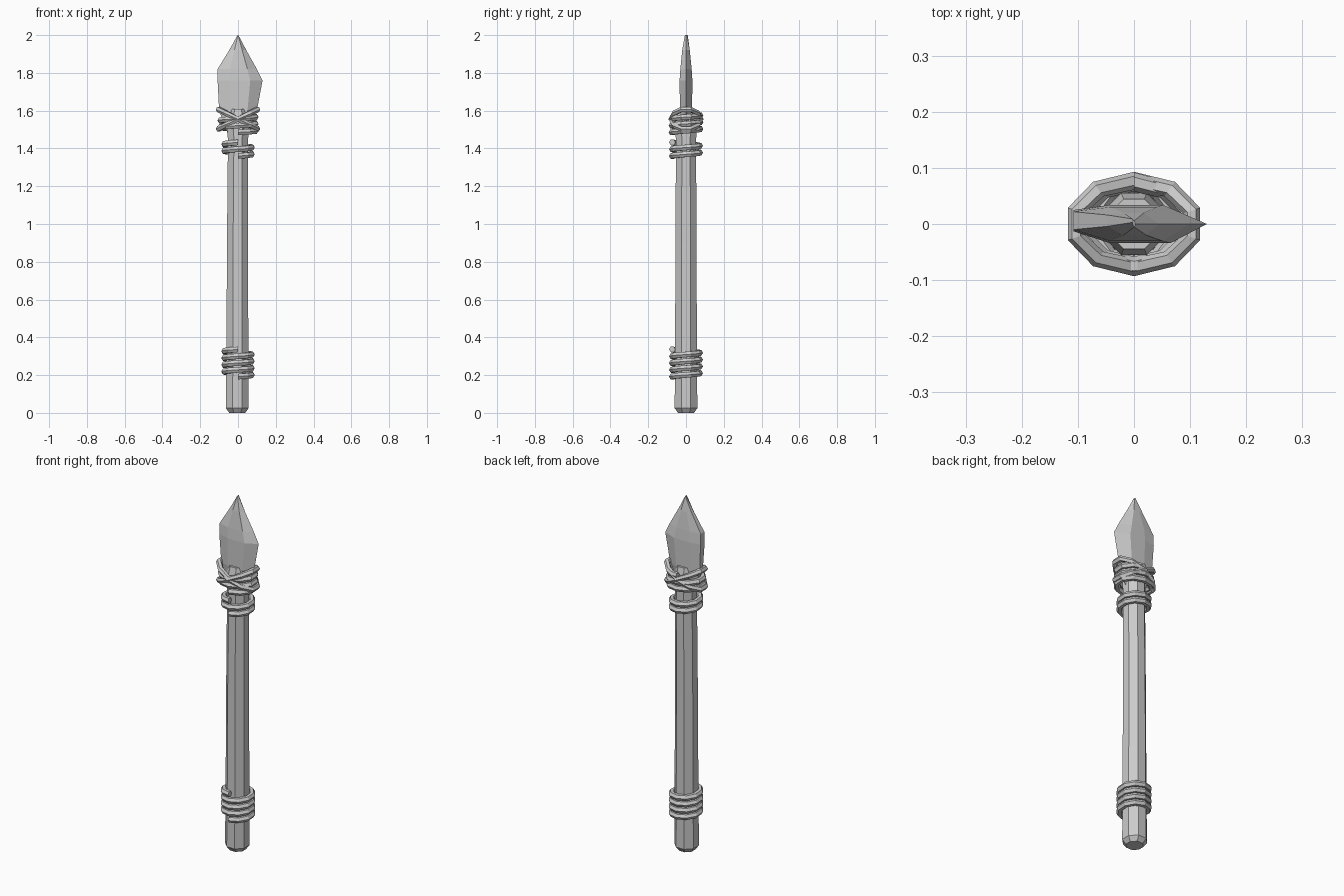
import bpy, bmesh, math
from math import sin, cos, pi, tau

cube = bpy.data.objects.get("Cube")
if cube:
    bpy.data.objects.remove(cube, do_unlink=True)

grey = bpy.data.materials.new("plain_grey")
grey.use_nodes = True
grey.diffuse_color = (0.6, 0.6, 0.6, 1)
grey.node_tree.nodes["Principled BSDF"].inputs["Base Color"].default_value = (0.6, 0.6, 0.6, 1)


def loft(name, rings):
    """Skin a stack of equal-sized point rings and cap both ends."""
    bm = bmesh.new()
    loops = [[bm.verts.new(p) for p in ring] for ring in rings]
    n = len(loops[0])
    for a, b in zip(loops, loops[1:]):
        for i in range(n):
            j = (i + 1) % n
            bm.faces.new((a[i], a[j], b[j], b[i]))
    bm.faces.new(loops[0][::-1])
    bm.faces.new(loops[-1])
    bmesh.ops.recalc_face_normals(bm, faces=bm.faces)
    mesh = bpy.data.meshes.new(name)
    bm.to_mesh(mesh)
    bm.free()
    mesh.materials.append(grey)
    obj = bpy.data.objects.new(name, mesh)
    bpy.context.collection.objects.link(obj)
    return obj


def cord(name, rx, ry, height, turns, closed=False, thick=0.017, x0=0.0, y0=0.0):
    """Sweep a low-poly cord around the shaft; height(t, x) gives z, t in turns."""
    steps = round(turns * 10)
    count = steps if closed else steps + 1
    rings = []
    for k in range(count):
        t = k / 10
        a = t * tau - pi / 2
        x, y = rx * cos(a), ry * sin(a)
        z = height(t, x)
        ring = []
        for s in range(6):
            b = tau * s / 6
            out = thick * cos(b)
            ring.append((x0 + x + out * cos(a), y0 + y + out * sin(a), z + thick * sin(b)))
        rings.append(ring)
    if closed:
        rings.append(rings[0])
    obj = loft(name, rings)
    if closed:
        # Weld the seam and drop the two inner caps
        bm = bmesh.new()
        bm.from_mesh(obj.data)
        caps = [f for f in bm.faces if len(f.verts) == 6]
        bmesh.ops.delete(bm, geom=caps, context='FACES_ONLY')
        bmesh.ops.remove_doubles(bm, verts=bm.verts, dist=0.0005)
        bmesh.ops.recalc_face_normals(bm, faces=bm.faces)
        bm.to_mesh(obj.data)
        bm.free()
    return obj


# Eight-sided shaft, chamfered at the foot and tapered at the top: (z, radius, x shift)
shaft = [(0, 0.046, -0.004), (0.025, 0.065, -0.004), (0.3, 0.063, -0.003),
         (0.9, 0.06, -0.003), (1.4, 0.058, 0), (1.56, 0.06, 0), (1.61, 0.048, 0)]
loft("shaft", [[(dx + r * cos(tau * (i + 0.5) / 8), r * sin(tau * (i + 0.5) / 8), z)
                for i in range(8)] for z, r, dx in shaft])

# Chipped stone blade: (z, left edge, right edge, half thickness, left edge half thickness)
blade = [(1.44, -0.04, 0.04, 0.02, 0.01), (1.6, -0.1, 0.1, 0.032, 0.013),
         (1.76, -0.108, 0.13, 0.034, 0.019), (1.82, -0.108, 0.1, 0.03, 0.016),
         (1.92, -0.047, 0.044, 0.02, 0.01), (2.0, -0.002, 0.002, 0.006, 0.003)]
rings = []
for z, l, r, h, e in blade:
    rings.append([(l, -e + 0.006, z), (l * 0.4, -h, z), (r * 0.5, -h, z), (r, 0, z),
                  (r * 0.4, h, z), (l * 0.4, h, z), (l, e + 0.006, z)])
loft("blade", rings)

# Cord wrapped around the foot and the neck of the shaft
cord("lower_wrap", 0.075, 0.073, lambda t, x: 0.192 + 0.036 * t, 4)
cord("upper_wrap", 0.075, 0.073, lambda t, x: 1.36 + 0.036 * t, 2)

# Oval cord that binds the blade, with two slanted loops crossing over it
cord("blade_wrap", 0.096, 0.075, lambda t, x: 1.485 + 0.036 * t, 2.5)
for side, name in ((-1, "left"), (1, "right")):
    cord(name + "_cross_loop", 0.108, 0.077,
         lambda t, x: 1.555 + side * 0.5 * x, 1, closed=True, thick=0.016)
